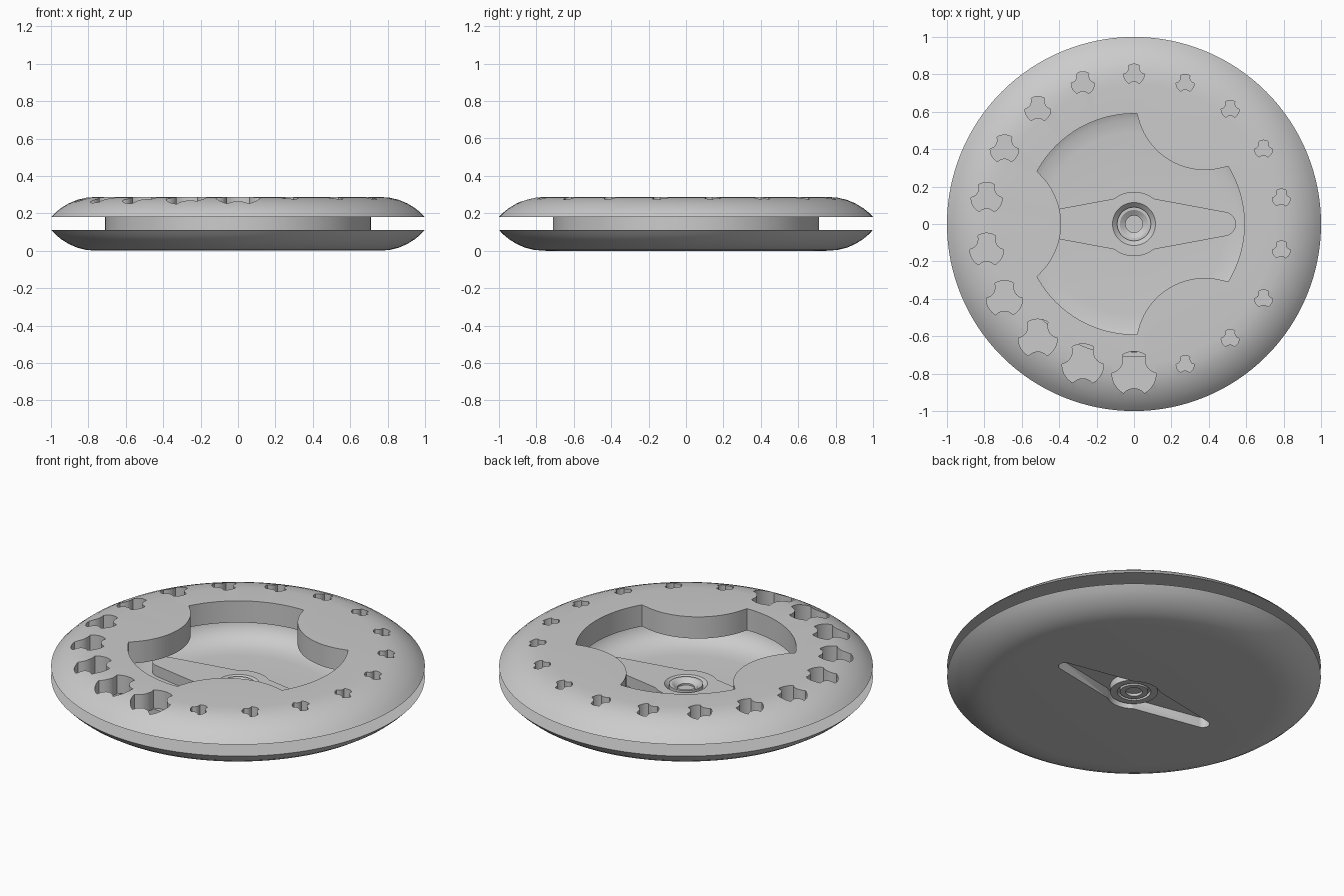
import bpy, bmesh
from math import radians, cos, sin, pi

if "Cube" in bpy.data.objects:
    bpy.data.objects.remove(bpy.data.objects["Cube"])

grey = bpy.data.materials.new("plain_grey")
grey.use_nodes = True
grey.diffuse_color = (0.6, 0.6, 0.6, 1)
grey.node_tree.nodes["Principled BSDF"].inputs["Base Color"].default_value = (0.6, 0.6, 0.6, 1)


def finish(name, bm):
    bmesh.ops.recalc_face_normals(bm, faces=bm.faces)
    mesh = bpy.data.meshes.new(name)
    bm.to_mesh(mesh)
    bm.free()
    mesh.materials.append(grey)
    obj = bpy.data.objects.new(name, mesh)
    bpy.context.collection.objects.link(obj)
    return obj


def lathe(name, profile, steps=128):
    """Revolve a profile of (radius, height) points around z."""
    bm = bmesh.new()
    vs = [bm.verts.new((r, 0, z)) for r, z in profile]
    edges = [bm.edges.new(p) for p in zip(vs, vs[1:])]
    bmesh.ops.spin(bm, geom=vs + edges, cent=(0, 0, 0), axis=(0, 0, 1),
                   angle=2 * pi, steps=steps, use_merge=True)
    bmesh.ops.remove_doubles(bm, verts=bm.verts, dist=1e-5)
    return finish(name, bm)


def prism(bm, outline, z0, z1):
    """Add a closed outline extruded from z0 to z1."""
    face = bm.faces.new([bm.verts.new((x, y, z0)) for x, y in outline])
    out = bmesh.ops.extrude_face_region(bm, geom=[face])
    for v in out["geom"]:
        if isinstance(v, bmesh.types.BMVert):
            v.co.z = z1


def arc(cx, cy, r, a0, a1, n):
    angles = [radians(a0 + (a1 - a0) * i / n) for i in range(n + 1)]
    return [(cx + r * cos(a), cy + r * sin(a)) for a in angles]


def trefoil(cx, cy, r, turn, n):
    """Circle with three round bites taken out of it."""
    pts = []
    for k in range(3):
        mid = turn + 120 * k
        pts += arc(cx, cy, r, mid - 31.5, mid + 31.5, n)
        bite = radians(mid + 60)
        pts += arc(cx + 1.283 * r * cos(bite), cy + 1.283 * r * sin(bite),
                   0.622 * r, mid + 240 + 49, mid + 240 - 49, n)[1:-1]
    return pts


def arm_outline(inset):
    """Two tapering arms with round tips, joined by a round middle."""
    pts = []
    for turn in (0, 180):
        s = 1 if turn == 0 else -1
        pts += arc(s * 0.48, 0, 0.065 - inset, turn - 82, turn + 82, 12)
        pts += arc(0, 0, 0.172 - inset, turn + 52, turn + 128, 14)
    return pts


def boolean(obj, cutter, operation):
    mod = obj.modifiers.new(operation.lower(), "BOOLEAN")
    mod.operation, mod.object, mod.solver = operation, cutter, "EXACT"
    bpy.context.view_layer.objects.active = obj
    bpy.ops.object.modifier_apply(modifier=mod.name)
    bpy.data.objects.remove(cutter)


def smooth(obj):
    bpy.ops.object.select_all(action="DESELECT")
    obj.select_set(True)
    bpy.context.view_layer.objects.active = obj
    bpy.ops.object.shade_smooth_by_angle(angle=radians(30))


# Rounded rim shared by both halves: (radius, height above the flat side)
rim = [(1, 0), (0.975, 0.025), (0.945, 0.049), (0.905, 0.073),
       (0.86, 0.092), (0.81, 0.104), (0.75, 0.108)]

# Upper disc with the large opening and a ring of growing holes
upper = lathe("upper_disc", [(0, 0.16), (0.68, 0.16), (0.68, 0.18)]
              + [(r, 0.18 + h) for r, h in rim] + [(0, 0.288)])
bm = bmesh.new()
prism(bm, trefoil(0, 0, 0.59, 0, 24), 0.05, 0.4)
for i in range(18):
    a = radians(290 + 20 * i)
    size = 0.048 + 0.007 * max(0, i - 7)
    prism(bm, trefoil(0.8 * cos(a), 0.8 * sin(a), size, 90, 8), 0.05, 0.4)
boolean(upper, finish("hole_cutter", bm), "DIFFERENCE")
smooth(upper)

# Lower disc: hollow bowl with a raised hub wall
lower = lathe("lower_disc", [(0, 0)] + [(r, 0.112 - 0.112 * h / 0.108) for r, h in rim[::-1]]
              + [(0.71, 0.112), (0.71, 0.18), (0.685, 0.18), (0.68, 0.12), (0.66, 0.075),
                 (0.62, 0.04), (0.56, 0.019), (0.49, 0.012), (0, 0.012)])

# Raised arm on the bowl floor, hollow from beneath, open for the bearing
for inset, z0, z1, operation in ((0, 0.005, 0.075, "UNION"),
                                 (0.028, -0.1, 0.06, "DIFFERENCE")):
    bm = bmesh.new()
    prism(bm, arm_outline(inset), z0, z1)
    boolean(lower, finish("arm_shape", bm), operation)
bm = bmesh.new()
prism(bm, arc(0, 0, 0.126, 0, 354, 59), -0.1, 0.2)
boolean(lower, finish("bearing_cutter", bm), "DIFFERENCE")
smooth(lower)

# Stepped bearing in the middle of the arm
bearing = lathe("bearing", [(0, 0.035), (0.045, 0.035), (0.045, 0.02), (0.075, 0.02),
                            (0.075, 0.04), (0.09, 0.04), (0.09, 0.02), (0.128, 0.02),
                            (0.128, 0.075), (0.115, 0.075), (0.09, 0.05), (0.09, 0.075),
                            (0.075, 0.075), (0.045, 0.055), (0.045, 0.045), (0, 0.045)], 64)
smooth(bearing)
